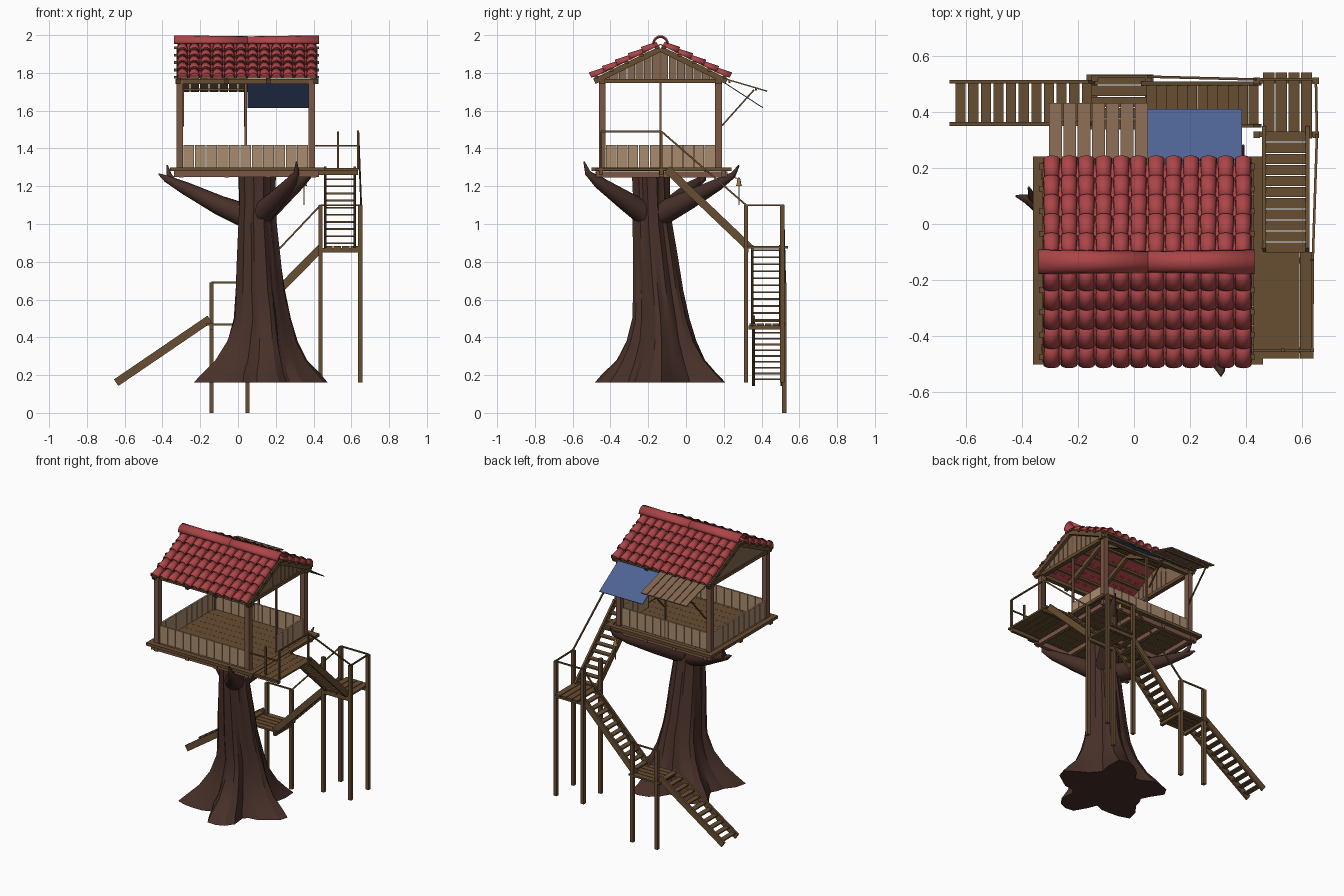
import bpy, bmesh, math, random
from mathutils import Vector, Matrix

random.seed(4)
V = Vector


def mat(name, *rgb):
    m = bpy.data.materials.new(name)
    m.diffuse_color = (*rgb, 1)
    return m


BARK = mat("bark", 0.065, 0.03, 0.022)
WOOD = mat("dark_wood", 0.135, 0.075, 0.032)
POST = mat("red_wood", 0.2, 0.095, 0.06)
TAN = mat("pale_boards", 0.40, 0.26, 0.155)
GREY = mat("weathered_boards", 0.23, 0.135, 0.08)
RED = mat("clay_tile", 0.42, 0.06, 0.065)
BLUE = mat("blue_cloth", 0.075, 0.125, 0.30)
BRASS = mat("brass", 0.35, 0.2, 0.07)


def finish(name, bm, m, smooth=None):
    bmesh.ops.recalc_face_normals(bm, faces=bm.faces)
    me = bpy.data.meshes.new(name)
    bm.to_mesh(me)
    bm.free()
    me.materials.append(m)
    ob = bpy.data.objects.new(name, me)
    bpy.context.collection.objects.link(ob)
    if smooth:
        bpy.context.view_layer.objects.active = ob
        ob.select_set(True)
        bpy.ops.object.shade_smooth_by_angle(angle=math.radians(smooth))
        ob.select_set(False)
    return ob


def beam(bm, p, q, w, h):
    p, q = V(p), V(q)
    d = q - p
    bmesh.ops.create_cube(bm, size=1, matrix=Matrix.Translation((p + q) / 2)
                          @ d.to_track_quat('X', 'Z').to_matrix().to_4x4()
                          @ Matrix.Diagonal((d.length, w, h, 1)))


def beams(name, m, items):
    bm = bmesh.new()
    for it in items:
        beam(bm, *it)
    return finish(name, bm, m)


def prism(bm, pts, x0, x1):
    a = [bm.verts.new((x0, *p)) for p in pts]
    b = [bm.verts.new((x1, *p)) for p in pts]
    bm.faces.new(a)
    bm.faces.new(b)
    for i in range(len(pts)):
        j = (i + 1) % len(pts)
        bm.faces.new((a[i], a[j], b[j], b[i]))


def loft(bm, rings, cap=True):
    rs = [[bm.verts.new(p) for p in r] for r in rings]
    n = len(rs[0])
    for a, b in zip(rs, rs[1:]):
        for i in range(n if cap else n - 1):
            bm.faces.new((a[i], a[(i + 1) % n], b[(i + 1) % n], b[i]))
    if cap:
        bm.faces.new(rs[0])
        bm.faces.new(rs[-1])


# trunk: fluted rings flaring into five roots (z, cx, cy, radius, lobe depth)
rows = [(0.16, 0.1, -0.13, 0.30, 0.24), (0.21, 0.1, -0.13, 0.265, 0.22), (0.28, 0.11, -0.13, 0.215, 0.17),
        (0.38, 0.115, -0.13, 0.172, 0.13), (0.5, 0.12, -0.135, 0.142, 0.1), (0.65, 0.11, -0.15, 0.125, 0.08),
        (0.82, 0.105, -0.165, 0.112, 0.07), (1.0, 0.1, -0.18, 0.098, 0.06), (1.12, 0.1, -0.185, 0.092, 0.05),
        (1.27, 0.1, -0.19, 0.095, 0.05)]
rings = []
for z, cx, cy, r, k in rows:
    ring = []
    for i in range(36):
        a = math.tau * i / 36
        rr = r * (1 + k * math.cos(5 * a + 0.6 - 0.8 * z) + 0.05 * math.cos(12 * a + 2 * z)
                  + random.uniform(-0.02, 0.02))
        ring.append((cx + rr * math.cos(a), cy + rr * math.sin(a), z))
    rings.append(ring)
bm = bmesh.new()
loft(bm, rings)
finish("trunk", bm, BARK, 25)

# branches holding up the platform (x, y, z, radius)
bm = bmesh.new()
for path in (
    [(0.1, -0.18, 1.02, .07), (-0.1, -0.07, 1.1, .052), (-0.28, 0.02, 1.19, .034), (-0.38, 0.09, 1.24, .018), (-0.42, 0.1, 1.265, .004)],
    [(-0.33, 0.06, 1.21, .018), (-0.365, 0.1, 1.26, .014), (-0.375, 0.13, 1.31, .004)],
    [(0.1, -0.18, 1.03, .07), (0.2, -0.33, 1.13, .05), (0.28, -0.46, 1.22, .032), (0.31, -0.52, 1.27, .016), (0.31, -0.54, 1.33, .004)],
    [(0.1, -0.18, 1.03, .07), (0.22, 0.02, 1.13, .05), (0.32, 0.17, 1.21, .032), (0.38, 0.25, 1.26, .016), (0.39, 0.28, 1.31, .004)],
):
    pts = [V(p[:3]) for p in path]
    rings = []
    for i, p in enumerate(pts):
        q = (pts[min(i + 1, len(pts) - 1)] - pts[max(i - 1, 0)]).to_track_quat('Z', 'Y')
        rings.append([p + q @ V((math.cos(t), math.sin(t), 0)) * path[i][3]
                      for t in (math.tau * j / 10 for j in range(10))])
    loft(bm, rings)
finish("branches", bm, BARK, 40)

# platform: floor boards, edge trim, bearers and joists
beams("floor_boards", WOOD, [((-0.34, -0.461 + i * 0.0665, 1.288), (0.44, -0.461 + i * 0.0665, 1.288), 0.0655, 0.012) for i in range(11)])
beams("floor_trim", WOOD, [((-0.36, y, 1.29), (0.46, y, 1.29), 0.035, 0.02) for y in (-0.483, 0.223)]
      + [((x, -0.5, 1.29), (x, 0.24, 1.29), 0.035, 0.02) for x in (-0.343, 0.443)])
beams("floor_bearers", POST, [((-0.34, y, 1.265), (0.43, y, 1.265), 0.025, 0.033) for y in (-0.46, -0.13, 0.2)]
      + [((x, -0.48, 1.262), (x, 0.22, 1.262), 0.025, 0.03) for x in (-0.3, -0.06, 0.16, 0.4)])

# corner posts, top plates, thin middle posts
XL, XR, YF, YB = -0.308, 0.39, -0.443, 0.172
beams("corner_posts", POST, [((x, y, 1.295), (x, y, 1.76), 0.036, 0.036) for x in (XL, XR) for y in (YF, YB)])
beams("top_plates", WOOD, [((-0.33, y, 1.755), (0.425, y, 1.755), 0.03, 0.025) for y in (YF, YB)]
      + [((x, -0.46, 1.757), (x, 0.19, 1.757), 0.03, 0.022) for x in (XL, XR)])
beams("thin_posts", POST, [((0.04, YB, 1.295), (0.04, YB, 1.75), 0.013, 0.013),
                           ((XR, -0.135, 1.295), (XR, -0.135, 1.92), 0.013, 0.013)])


# low board walls; the right side is open toward the top landing
def wall(name, a, b, n):
    a, b = V(a), V(b)
    step = (b - a) / n
    gap = step * 0.03
    beams(name, TAN, [(a + step * i + gap, a + step * (i + 1) - gap, 0.012, 0.12) for i in range(n)])


wall("front_wall", (XL + .018, YF, 1.358), (XR - .018, YF, 1.358), 11)
wall("back_wall", (XL + .018, YB, 1.358), (XR - .018, YB, 1.358), 11)
wall("left_wall", (XL, YF + .018, 1.358), (XL, YB - .018, 1.358), 10)
wall("right_wall", (XR, -0.13, 1.358), (XR, YB - .018, 1.358), 5)

# gables: vertical boards cut to the roof slope, plus barge boards
RY, RZ, SL, HALF = -0.135, 1.945, 0.49, 0.35


def roof_z(y):
    return RZ - SL * abs(y - RY)


bm = bmesh.new()
for x in (XL, XR):
    for i in range(14):
        y0 = RY - 0.308 + i * 0.044
        y1 = y0 + 0.041
        prism(bm, [(y0, 1.76), (y1, 1.76), (y1, max(1.765, roof_z(y1) - .015)),
                   (y0, max(1.765, roof_z(y0) - .015))], x - 0.006, x + 0.006)
finish("gable_boards", bm, GREY)
beams("rafters", WOOD, [((x, RY + s * HALF, roof_z(RY + HALF) - .018), (x, RY, RZ - .018), 0.022, 0.03)
                        for s in (-1, 1) for x in (-0.315, -0.06, 0.16, 0.41)])
beams("roof_battens", WOOD, [((-0.338, RY + s * t, roof_z(RY + t) - .002), (0.43, RY + s * t, roof_z(RY + t) - .002), 0.02, 0.014)
                             for s in (-1, 1) for t in (0.02, 0.1, 0.18, 0.26, 0.34)])

# roof: pan sheet with rows of overlapping half-round tiles
bm = bmesh.new()
e = roof_z(RY + HALF)
prism(bm, [(RY - HALF, e + .003), (RY, RZ + .003), (RY + HALF, e + .003),
           (RY + HALF, e + .009), (RY, RZ + .009), (RY - HALF, e + .009)], -0.32, 0.415)
finish("roof_pan", bm, RED)


def arc(center, u, v, r):
    return [center + u * r * math.cos(t) + v * r * math.sin(t) for t in (math.pi * k / 8 for k in range(9))]


bm = bmesh.new()
for s in (-1, 1):
    down = V((0, s, -SL)).normalized()
    up = V((0, s * SL, 1)).normalized()
    for c in range(12):
        for r in range(5):
            base = V((-0.325 + (c + 0.5) * 0.0621 + random.uniform(-.001, .001), RY, RZ + .002))
            d = 0.012 + r * 0.0765
            loft(bm, [arc(base + down * d, V((1, 0, 0)), up, 0.025),
                      arc(base + down * (d + 0.086) + up * 0.007, V((1, 0, 0)), up, 0.03)], False)
ob = finish("roof_tiles", bm, RED, 40)
ob.modifiers.new("thickness", 'SOLIDIFY').thickness = 0.005
bm = bmesh.new()
for xs in ((-0.34, 0.05, 0.044, 0.039), (0.02, 0.43, 0.038, 0.044)):
    loft(bm, [arc(V((xs[i], RY, RZ + .01)), V((0, 1, 0)), V((0, 0, 1)), xs[i + 2]) for i in (0, 1)], False)
ob = finish("ridge_cap", bm, RED, 40)
ob.modifiers.new("thickness", 'SOLIDIFY').thickness = 0.008

# awnings on the back: board canopy and blue cloth
beams("board_awning", GREY, [((-0.28 + i * 0.051, 0.195, 1.772), (-0.28 + i * 0.051, 0.43, 1.703), 0.046, 0.007) for i in range(7)])
beams("awning_frame", WOOD, [((-0.30, y, z), (0.05, y, z), 0.012, 0.012) for y, z in ((0.23, 1.753), (0.37, 1.712))]
      + [((x, 0.19, 1.52), (x, 0.36, 1.71), 0.008, 0.008) for x in (-0.29, 0.035)])
beams("cloth_awning", BLUE, [((0.217, 0.2, 1.75), (0.217, 0.408, 1.615), 0.335, 0.005)])


# stairs: two stringers with treads
def stair(name, p, q, width, n):
    p, q = V(p), V(q)
    d = q - p
    side = V((-d.y, d.x, 0)).normalized() * width / 2
    items = [(p + side * s, q + side * s, 0.014, 0.042) for s in (-1, 1)]
    for i in range(n):
        c = p + d * (i + 0.6) / n
        items.append((c - side, c + side, 0.036, 0.009))
    beams(name, WOOD, items)


stair("lower_stair", (-0.645, 0.432, 0.16), (-0.15, 0.432, 0.497), 0.15, 11)
stair("middle_stair", (0.04, 0.425, 0.47), (0.44, 0.425, 0.875), 0.15, 11)
stair("upper_stair", (0.54, 0.335, 0.875), (0.54, -0.1, 1.29), 0.155, 11)

# landings
beams("lower_landing", WOOD, [((-0.17, 0.355 + i * 0.04, 0.468), (0.07, 0.355 + i * 0.04, 0.468), 0.036, 0.012) for i in range(5)]
      + [((x, 0.33, 0.452), (x, 0.53, 0.452), 0.02, 0.022) for x in (-0.14, 0.05)])
beams("middle_landing", WOOD, [((0.48 + i * 0.045, 0.305, 0.877), (0.48 + i * 0.045, 0.54, 0.877), 0.04, 0.012) for i in range(4)]
      + [((0.425, y, 0.86), (0.655, y, 0.86), 0.02, 0.024) for y in (0.32, 0.51)])
beams("upper_landing", WOOD, [((0.465 + i * 0.05, -0.48, 1.29), (0.465 + i * 0.05, -0.1, 1.29), 0.0485, 0.012) for i in range(4)]
      + [((0.42, y, 1.272), (0.635, y, 1.272), 0.02, 0.024) for y in (-0.45, -0.13)])

# support posts and handrails
beams("lower_landing_posts", WOOD, [((x, 0.52, 0), (x, 0.52, 0.69), 0.023, 0.023) for x in (-0.14, 0.05)])
beams("middle_landing_posts", WOOD, [((x, y, 0.16), (x, y, 1.1), 0.023, 0.023) for x in (0.437, 0.648) for y in (0.318, 0.51)])
beams("rail_posts", WOOD, [((x, y, 1.29), (x, y, 1.49), 0.012, 0.012) for x, y in ((0.635, -0.45), (0.635, -0.13), (0.53, -0.45))])
rail = [(-0.14, 0.525, 0.69), (0.05, 0.525, 0.69), (0.437, 0.515, 1.1), (0.648, 0.515, 1.1),
        (0.652, 0.318, 1.1), (0.637, -0.13, 1.49), (0.635, -0.45, 1.49)]
beams("handrails", WOOD, [(a, b, 0.009, 0.009) for a, b in zip(rail, rail[1:])]
      + [((0.40, -0.45, 1.415), (0.635, -0.45, 1.415), 0.008, 0.008)])

# little bell on a branch
bm = bmesh.new()
prof = [(1.245, .004), (1.235, .009), (1.215, .011), (1.2, .017)]
loft(bm, [[(0.35 + r * math.cos(math.tau * j / 12), 0.28 + r * math.sin(math.tau * j / 12), z) for j in range(12)] for z, r in prof])
finish("bell", bm, BRASS, 40)
beams("bell_rope", TAN, [((0.35, 0.28, 1.1), (0.35, 0.28, 1.2), 0.004, 0.004), ((0.35, 0.28, 1.24), (0.36, 0.23, 1.25), 0.004, 0.004)])
